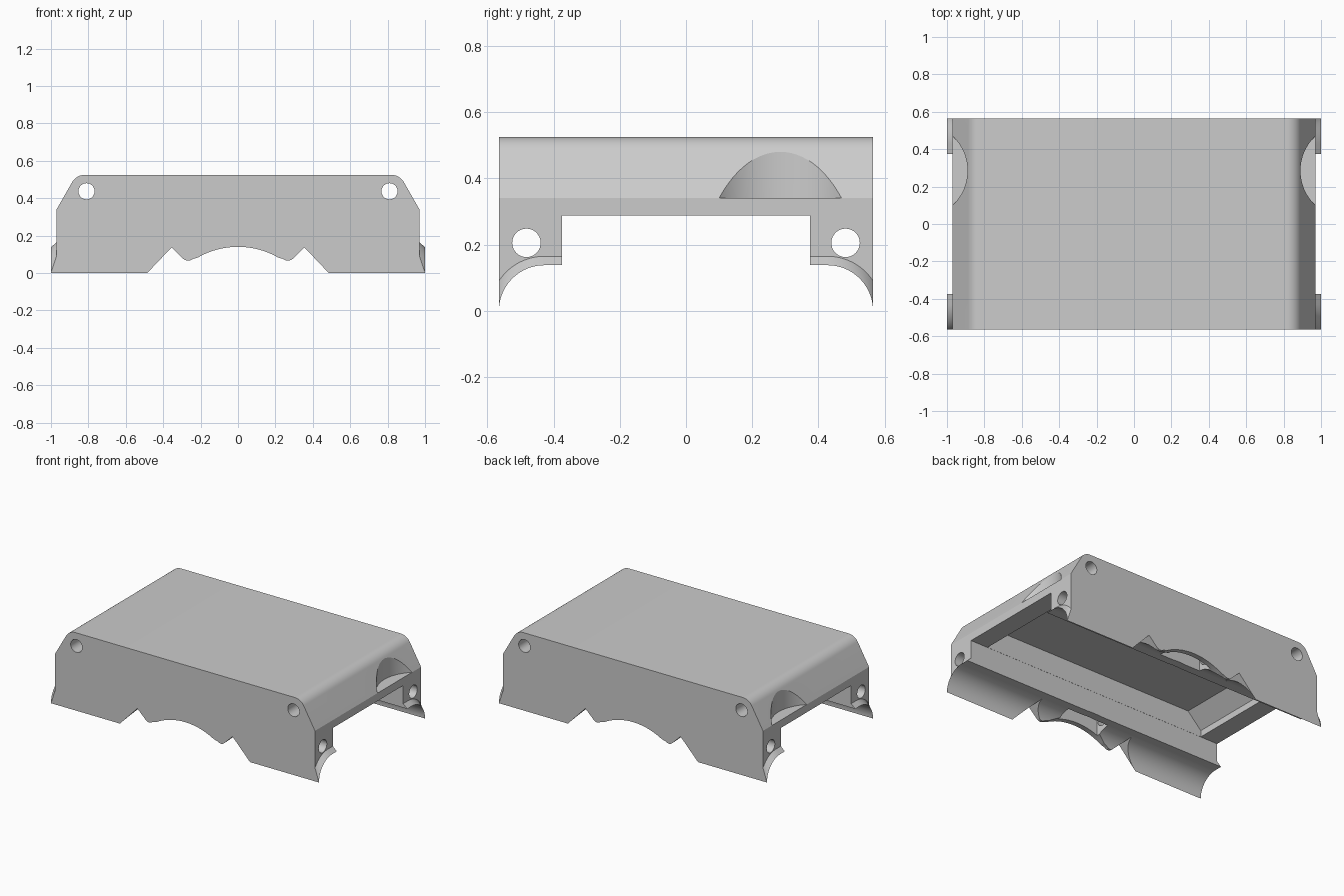
import bpy, bmesh, math
from mathutils import Vector

if "Cube" in bpy.data.objects:
    bpy.data.objects.remove(bpy.data.objects["Cube"], do_unlink=True)

grey = bpy.data.materials.new("plain grey")
grey.use_nodes = True
GREY = (0.6, 0.6, 0.6, 1)
grey.diffuse_color = GREY
grey.node_tree.nodes["Principled BSDF"].inputs["Base Color"].default_value = GREY

W, D, LEG = 0.97, 0.565, 0.375      # half width, half depth, inner leg face
R = 0.1375                          # groove radius
GY = D - R                          # groove axis offset


def add_object(name, bm):
    bmesh.ops.recalc_face_normals(bm, faces=bm.faces[:])
    mesh = bpy.data.meshes.new(name)
    bm.to_mesh(mesh)
    bm.free()
    mesh.materials.append(grey)
    ob = bpy.data.objects.new(name, mesh)
    bpy.context.collection.objects.link(ob)
    return ob


def prism(name, points, axis, lo, hi):
    """Extrude a 2D outline along 'x' (points y,z), 'y' (x,z) or 'z' (x,y)."""
    place = {"x": lambda a, b, t: (t, a, b),
             "y": lambda a, b, t: (a, t, b),
             "z": lambda a, b, t: (a, b, t)}[axis]
    bm = bmesh.new()
    face = bm.faces.new([bm.verts.new(place(a, b, lo)) for a, b in points])
    new = bmesh.ops.extrude_face_region(bm, geom=[face])["geom"]
    verts = [v for v in new if isinstance(v, bmesh.types.BMVert)]
    bmesh.ops.translate(bm, vec=Vector(place(0, 0, hi - lo)), verts=verts)
    return add_object(name, bm)


def arc(cx, cy, r, start, end, n):
    angles = [math.radians(start + (end - start) * i / n) for i in range(n + 1)]
    return [(cx + r * math.cos(a), cy + r * math.sin(a)) for a in angles]


def circle(cx, cy, r, n=40):
    return arc(cx, cy, r, 0, 360, n)[:-1]


def rect(a0, a1, b0, b1):
    return [(a0, b0), (a1, b0), (a1, b1), (a0, b1)]


def mirror(points):
    """Complete a right-half outline with its mirror image."""
    return points + [(-a, b) for a, b in reversed(points) if abs(a) > 1e-6]


def cut(target, cutter):
    cutter.hide_render = True
    mod = target.modifiers.new("cut", "BOOLEAN")
    mod.operation = "DIFFERENCE"
    mod.solver = "EXACT"
    mod.object = cutter
    graph = bpy.context.evaluated_depsgraph_get()
    mesh = bpy.data.meshes.new_from_object(target.evaluated_get(graph))
    target.modifiers.clear()
    target.data = mesh
    bpy.data.objects.remove(cutter, do_unlink=True)


# Housing: end outline with sloped shoulders, vee notches and central arch
rise = 0.43
half = arc(0, 0.14 - rise, rise, 90, 60, 12)
half += arc(0.267, 0.104, 0.038, 230, 315, 8)
half += [(0.355, 0.137), (0.485, 0), (W, 0), (W, 0.34)]
half += arc(0.819, 0.447, 0.078, 30, 90, 12)
housing = prism("housing", mirror(half), "y", -D, D)

# Open channel between the legs, with a rounded groove under each leg
channel = [(LEG, 0.287), (LEG, R)] + arc(GY, 0, R, 90, 0, 20)
channel += [(D, -0.1)]
cut(housing, prism("channel_cutter", mirror(channel), "x", -1.2, 1.2))

# Hollow inside the roof, chamfered beside the bolt holes
hollow = [(0.84, 0.2), (0.84, 0.33), (0.74, 0.43)]
cut(housing, prism("hollow_cutter", mirror(hollow), "y", -LEG + 0.001, LEG - 0.001))

for s in (-1, 1):
    # Recess behind each arch
    y0, y1 = sorted((s * 0.43, s * 0.53))
    cut(housing, prism("recess_cutter", rect(-0.155, 0.155, y0, y1), "z", 0.05, 0.25))
    # Bolt holes through the roof and along the legs
    cut(housing, prism("roof_hole_cutter", circle(s * 0.81, 0.437, 0.043), "y", -1, 1))
    cut(housing, prism("leg_hole_cutter", circle(s * 0.482, 0.205, 0.043), "x", -1.2, 1.2))
    # Finger scoop in each shoulder
    cut(housing, prism("scoop_cutter", circle(s * 1.144, 0.285, 0.254, 96), "z", 0.34, 0.7))


def flare(name, sx, sy):
    """Tapered lip continuing the groove beyond the housing side."""
    bm = bmesh.new()
    rails = []
    for x, r in ((W, R), (1.0, R), (W, R + 0.027)):
        start = math.degrees(math.acos(min(1, R / r)))
        path = arc(GY, 0, r, start, 90, 20) + [(LEG, r)]
        rails.append([bm.verts.new((sx * x, sy * y, z)) for y, z in path])
    for a, b in zip(rails, rails[1:]):
        for i in range(len(a) - 1):
            bm.faces.new((a[i], a[i + 1], b[i + 1], b[i]))
    for end in (0, -1):
        bm.faces.new([rail[end] for rail in rails])
    return add_object(name, bm)


parts = [housing]
for sx, side in ((1, "left"), (-1, "right")):
    for sy, end in ((-1, "front"), (1, "back")):
        parts.append(flare(f"{end}_{side}_groove_lip", sx, sy))

# Smooth the curved surfaces, keeping the edges crisp
bpy.ops.object.select_all(action="DESELECT")
for ob in parts:
    ob.select_set(True)
bpy.context.view_layer.objects.active = housing
bpy.ops.object.shade_smooth_by_angle(angle=math.radians(25))
